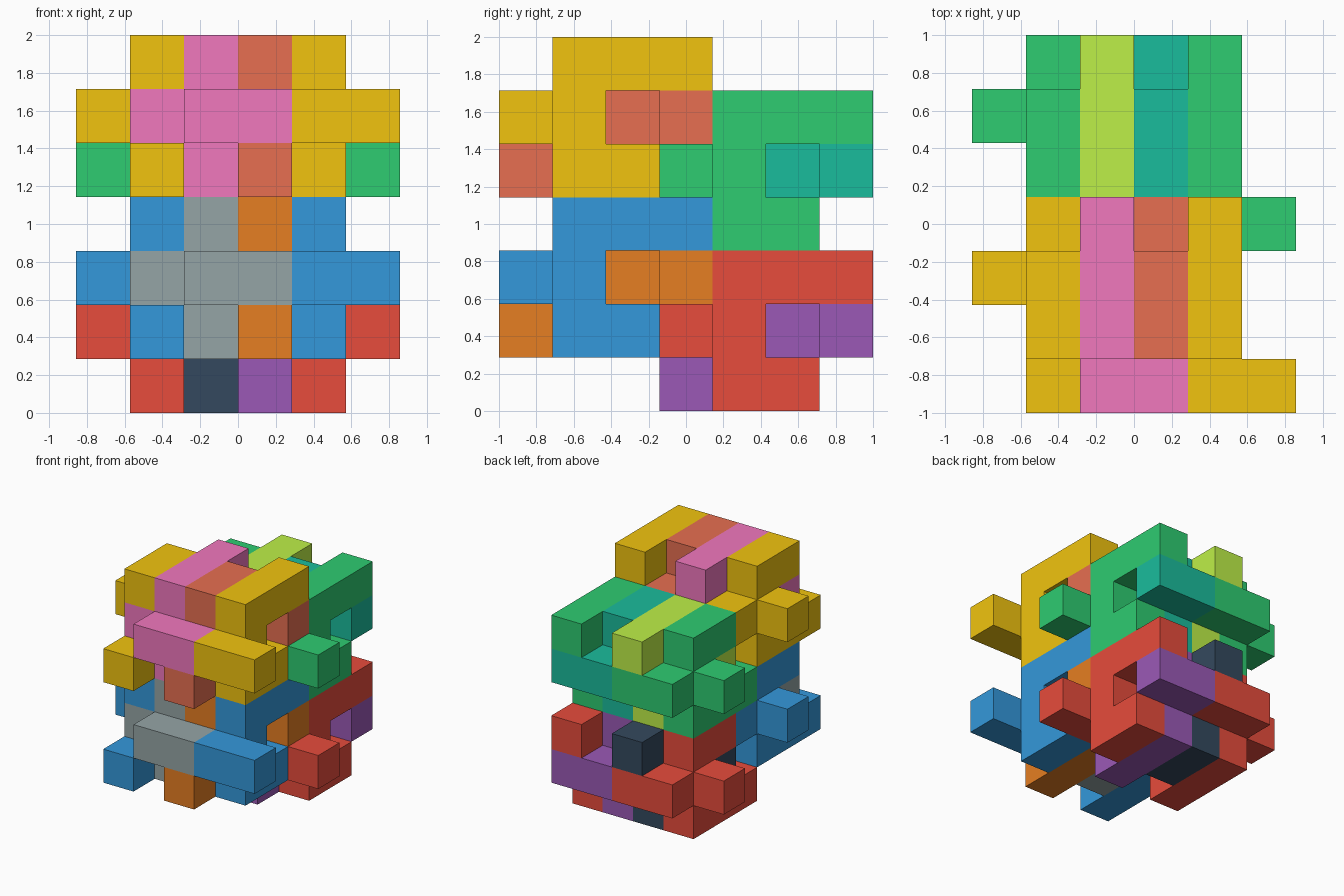
import bpy
import bmesh
from mathutils import Vector

if "Cube" in bpy.data.objects:
    bpy.data.objects.remove(bpy.data.objects["Cube"])

U = 2 / 7  # edge length of one cube cell

# Boxes as (x, y, z) cell ranges, end exclusive, relative to the piece's own column
HOOK_BACK = [((0, 1), (0, 3), (0, 1)),    # lower bar, tip to the front
             ((0, 1), (1, 3), (2, 3)),    # upper bar
             ((-1, 1), (2, 3), (1, 2)),   # side peg
             ((0, 2), (3, 4), (1, 2))]    # rear cross bar
HOOK_FRONT = [((0, 1), (1, 3), (0, 1)),   # lower bar
              ((0, 1), (1, 4), (2, 3)),   # upper bar, tip to the back
              ((-1, 1), (1, 2), (1, 2)),  # side peg
              ((0, 2), (0, 1), (1, 2))]   # front cross bar


def linear(c):
    c /= 255
    return c / 12.92 if c <= 0.04045 else ((c + 0.055) / 1.055) ** 2.4


def paint(name, rgb):
    mat = bpy.data.materials.new(name)
    mat.diffuse_color = (*[linear(c) for c in rgb], 1)
    mat.use_nodes = True
    mat.node_tree.nodes["Principled BSDF"].inputs["Base Color"].default_value = mat.diffuse_color
    return mat


def cells_of(boxes):
    return {(x, y, z) for bx, by, bz in boxes
            for x in range(*bx) for y in range(*by) for z in range(*bz)}


def piece(name, boxes, offset, mat):
    """Skin a set of cube cells, leaving out the faces inside the piece."""
    cells = cells_of(boxes)
    bm = bmesh.new()
    for cell in cells:
        for axis in range(3):
            for side in (0, 1):
                near = list(cell)
                near[axis] += 2 * side - 1
                if tuple(near) in cells:
                    continue
                corners = []
                for a, b in ((0, 0), (1, 0), (1, 1), (0, 1)):
                    p = list(cell)
                    p[axis] += side
                    p[(axis + 1) % 3] += a
                    p[(axis + 2) % 3] += b
                    corners.append(bm.verts.new((Vector(p) + Vector(offset)) * U))
                bm.faces.new(corners if side else corners[::-1])
    bmesh.ops.remove_doubles(bm, verts=bm.verts, dist=0.001)
    bmesh.ops.dissolve_limit(bm, angle_limit=0.01, verts=bm.verts, edges=bm.edges)
    mesh = bpy.data.meshes.new(name)
    bm.to_mesh(mesh)
    bm.free()
    mesh.materials.append(mat)
    obj = bpy.data.objects.new(name, mesh)
    bpy.context.collection.objects.link(obj)


# Four interlocking groups: (name, y cell, z cell, outer / second / third colours)
GROUPS = [
    ("lower_back", 3, 0, ("red", (231, 76, 60)), ("dark", (52, 73, 94)), ("purple", (155, 89, 182))),
    ("lower_front", 0, 1, ("blue", (52, 152, 219)), ("grey", (149, 165, 166)), ("orange", (230, 126, 34))),
    ("upper_back", 3, 3, ("green", (46, 204, 113)), ("lime", (190, 240, 72)), ("teal", (26, 188, 156))),
    ("upper_front", 0, 4, ("yellow", (241, 196, 15)), ("pink", (241, 120, 190)), ("salmon", (231, 111, 81))),
]

for name, y, z, outer, second, third in GROUPS:
    m1, m2, m3 = (paint(*c) for c in (outer, second, third))
    for column, (shape, mat) in enumerate(
            [(HOOK_BACK, m1), (HOOK_FRONT, m2), (HOOK_BACK, m3), (HOOK_FRONT, m1)], 1):
        piece(f"{name}_piece_{column}", shape, (column - 3, y - 3.5, z), mat)
